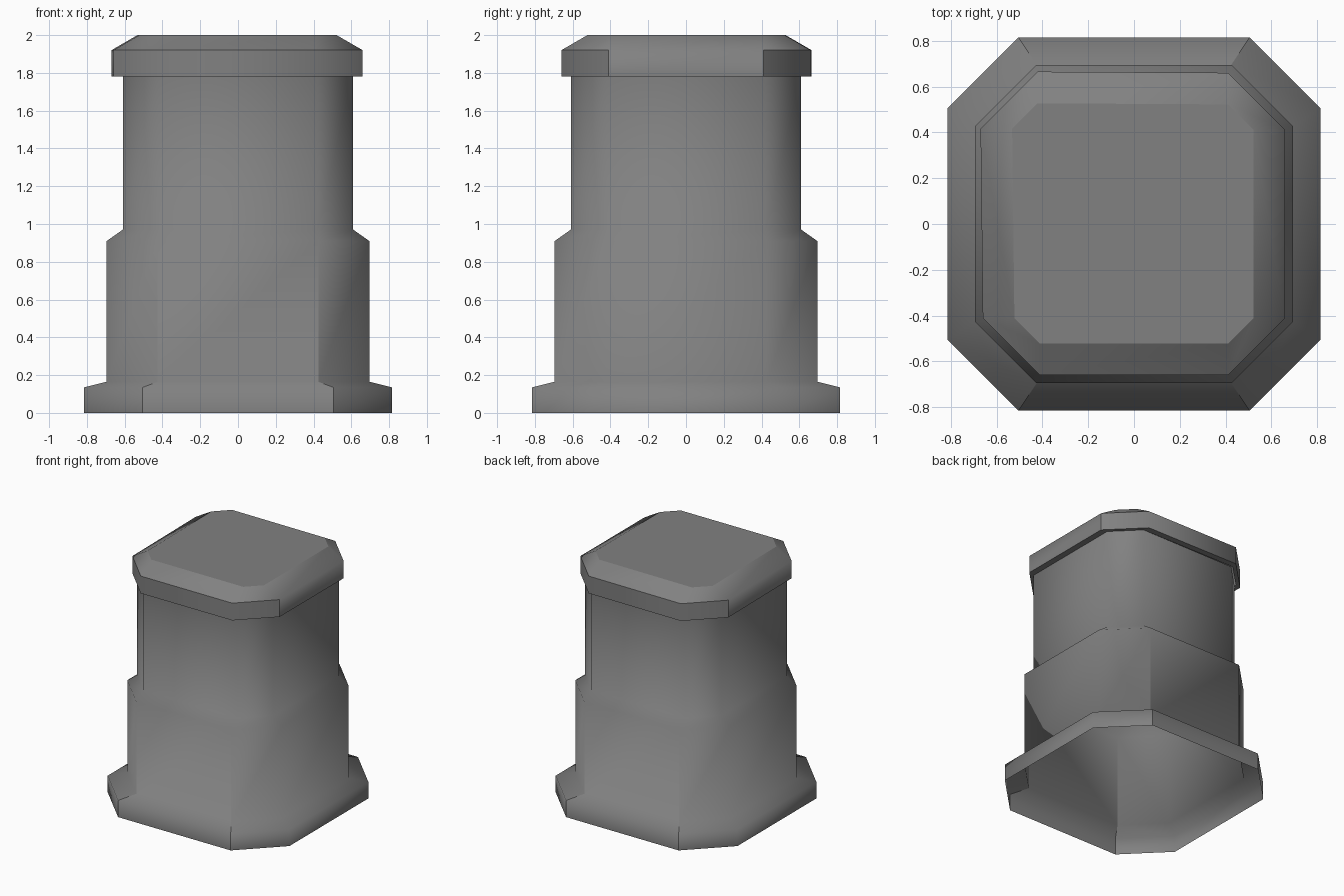
import bpy
import bmesh

cube = bpy.data.objects.get("Cube")
if cube:
    bpy.data.objects.remove(cube, do_unlink=True)

# One plain stone colour
GREY = (0.22, 0.22, 0.22, 1.0)
stone = bpy.data.materials.new("grey stone")
stone.use_nodes = True
stone.diffuse_color = GREY
bsdf = stone.node_tree.nodes["Principled BSDF"]
bsdf.inputs["Base Color"].default_value = GREY
bsdf.inputs["Roughness"].default_value = 0.8


def octagon(half, flat):
    """Square of half-width `half` with cut corners; `flat` is half a side's length."""
    pts = []
    for sx, sy in ((1, 1), (-1, 1), (-1, -1), (1, -1)):
        pair = [(sx * half, sy * flat), (sx * flat, sy * half)]
        pts += pair if sx == sy else pair[::-1]
    return pts


def chamfered_stack(name, profile, is_sharp, cap_top=False, lean=0.0):
    """Skin octagonal rings given as (half width, half side, height)."""
    bm = bmesh.new()
    rings = []
    for half, flat, z in profile:
        ring = []
        for x, y in octagon(half, flat):
            # the back right corner bulges out slightly
            if x < 0 < y:
                x, y = x - lean, y + lean / 2
            ring.append(bm.verts.new((x, y, z)))
        rings.append(ring)
    for low, high in zip(rings, rings[1:]):
        for i in range(8):
            j = (i + 1) % 8
            bm.faces.new((low[i], low[j], high[j], high[i]))
    if cap_top:
        bm.faces.new(rings[-1])
    for face in bm.faces:
        face.smooth = True
    for edge in bm.edges:
        edge.smooth = not is_sharp(edge)
    mesh = bpy.data.meshes.new(name)
    bm.to_mesh(mesh)
    bm.free()
    mesh.materials.append(stone)
    obj = bpy.data.objects.new(name, mesh)
    bpy.context.collection.objects.link(obj)
    return obj


def spans_height(edge):
    return abs(edge.verts[0].co.z - edge.verts[1].co.z) > 0.01


def body_sharp(edge):
    # crisp corners beside the front and back panels of the lower body
    a, b = (v.co for v in edge.verts)
    return spans_height(edge) and max(a.z, b.z) < 0.95 and abs(a.y) > abs(a.x)


def cap_sharp(edge):
    a, b = (v.co for v in edge.verts)
    if spans_height(edge):
        return max(a.z, b.z) < 1.95 and abs(a.x) > abs(a.y)
    if 1.9 < a.z < 1.95:
        # the rim blends softly into the slope on the two sides only
        return not (abs(a.x) > 0.6 and abs(b.x) > 0.6)
    return True


# Foot, lower body, shoulder and shaft: a shell open underneath
chamfered_stack("column_body", [
    (0.815, 0.505, 0.0),
    (0.815, 0.505, 0.135),
    (0.695, 0.425, 0.165),
    (0.695, 0.425, 0.91),
    (0.61, 0.42, 0.97),
    (0.61, 0.42, 1.78),
], body_sharp)

# Overhanging cap with its underside ledge, rim, slope and flat top
chamfered_stack("column_cap", [
    (0.61, 0.42, 1.78),
    (0.66, 0.41, 1.78),
    (0.66, 0.41, 1.92),
    (0.522, 0.412, 2.0),
], cap_sharp, cap_top=True, lean=0.01)
